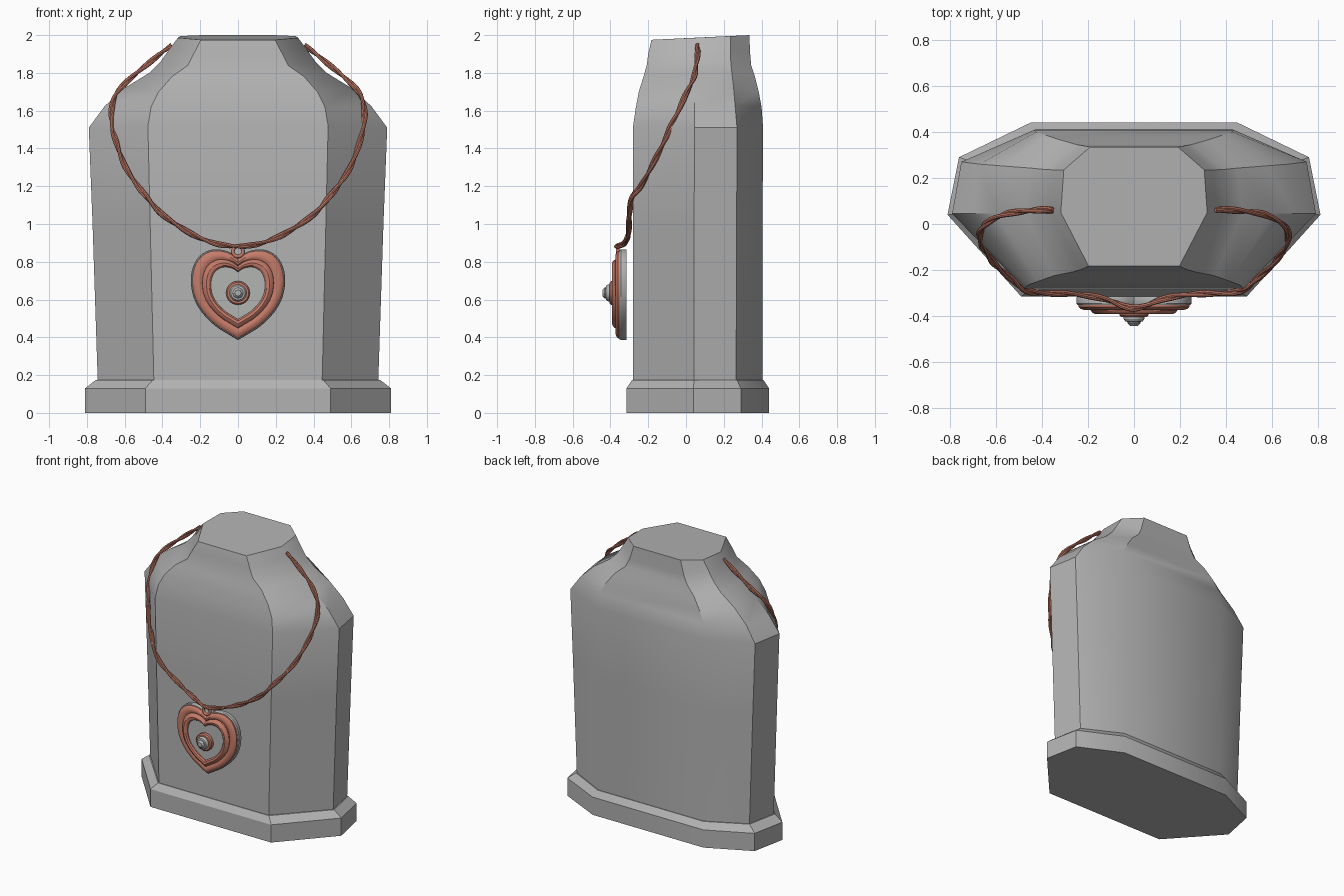
import bpy, bmesh, math
from mathutils import Vector

cube = bpy.data.objects.get("Cube")
if cube:
    bpy.data.objects.remove(cube, do_unlink=True)


def material(name, rgb, rough):
    m = bpy.data.materials.new(name)
    m.use_nodes = True
    m.diffuse_color = (*rgb, 1)
    b = m.node_tree.nodes["Principled BSDF"]
    b.inputs["Base Color"].default_value = (*rgb, 1)
    b.inputs["Roughness"].default_value = rough
    return m


GREY = material("stone grey", (0.45, 0.45, 0.45), 0.7)
SILVER = material("silver", (0.45, 0.46, 0.45), 0.5)
COPPER = material("copper", (0.56, 0.20, 0.14), 0.5)


def smooth(ob, angle=30):
    bpy.ops.object.select_all(action='DESELECT')
    ob.select_set(True)
    bpy.context.view_layer.objects.active = ob
    bpy.ops.object.shade_smooth_by_angle(angle=math.radians(angle))


def loft(name, rings, mat, closed=False):
    """Skin a list of rings; cap the ends, or join last to first if closed."""
    bm = bmesh.new()
    rows = [[bm.verts.new(p) for p in r] for r in rings]
    n = len(rows[0])
    pairs = list(zip(rows, rows[1:])) + ([(rows[-1], rows[0])] if closed else [])
    for a, b in pairs:
        for i in range(n):
            j = (i + 1) % n
            bm.faces.new((a[i], a[j], b[j], b[i]))
    if not closed:
        bm.faces.new(rows[0])
        bm.faces.new(rows[-1])
    bmesh.ops.recalc_face_normals(bm, faces=bm.faces[:])
    me = bpy.data.meshes.new(name)
    bm.to_mesh(me)
    bm.free()
    ob = bpy.data.objects.new(name, me)
    bpy.context.collection.objects.link(ob)
    me.materials.append(mat)
    smooth(ob)
    return ob


def spline(pts, n):
    """Catmull-Rom curve through the points."""
    p = [Vector(q) for q in pts]
    p = [2 * p[0] - p[1]] + p + [2 * p[-1] - p[-2]]
    out = []
    for a, b, c, d in zip(p, p[1:], p[2:], p[3:]):
        for k in range(n):
            t = k / n
            out.append(0.5 * (2 * b + (c - a) * t + (2 * a - 5 * b + 4 * c - d) * t * t
                              + (3 * b - a - 3 * c + d) * t ** 3))
    return out + [p[-2]]


def octagon(corners):
    """Right half corners, front to back, mirrored into a full ring."""
    return list(corners) + [(-x, y, z) for x, y, z in reversed(corners)]


# Plinth
foot = [(0.49, -0.315), (0.81, 0.04), (0.76, 0.29), (0.45, 0.44)]
ledge = [(0.45, -0.285), (0.752, 0.042), (0.705, 0.27), (0.43, 0.41)]
loft("plinth", [octagon([(x, y, z) for x, y in c])
                for c, z in ((foot, 0), (foot, 0.13), (ledge, 0.175))], GREY)

# Bust: the path of each corner from bottom to top
front = [(0.445, -0.28, 0.15), (0.465, -0.28, 1.0), (0.477, -0.28, 1.52), (0.46, -0.265, 1.62),
         (0.42, -0.25, 1.70), (0.35, -0.225, 1.78), (0.265, -0.208, 1.84),
         (0.235, -0.20, 1.90), (0.197, -0.183, 1.975)]
side = [(0.742, 0.043, 0.15), (0.77, 0.043, 1.0), (0.79, 0.045, 1.51), (0.705, 0.045, 1.625),
        (0.60, 0.045, 1.72), (0.47, 0.045, 1.80), (0.41, 0.045, 1.86),
        (0.36, 0.048, 1.93), (0.318, 0.05, 1.986)]
rear_side = [(0.70, 0.265, 0.15), (0.73, 0.268, 1.0), (0.75, 0.27, 1.51), (0.67, 0.26, 1.625),
             (0.57, 0.252, 1.72), (0.45, 0.243, 1.80), (0.39, 0.237, 1.86),
             (0.345, 0.235, 1.93), (0.305, 0.235, 1.995)]
rear = [(0.425, 0.405, 0.15), (0.43, 0.405, 1.0), (0.435, 0.408, 1.51), (0.425, 0.40, 1.62),
        (0.38, 0.385, 1.70), (0.32, 0.365, 1.78), (0.25, 0.345, 1.84),
        (0.22, 0.34, 1.90), (0.19, 0.335, 2.0)]
loft("bust", [octagon(c) for c in zip(front, side, rear_side, rear)], GREY)

# Heart outline, relative to the pendant centre
CZ = 0.645
half = spline([(0, 0.175), (0.045, 0.206), (0.10, 0.22), (0.155, 0.215), (0.205, 0.185),
               (0.238, 0.13), (0.25, 0.055), (0.235, -0.035), (0.19, -0.115),
               (0.12, -0.185), (0.05, -0.23), (0, -0.26)], 3)
heart = [(p.x, p.y) for p in half] + [(-p.x, p.y) for p in half[-2:0:-1]]
circle = [(math.sin(a), math.cos(a)) for a in (math.tau * i / 24 for i in range(24))]


def layer(name, outline, sections, mat, cz=CZ, closed=False):
    """Stack scaled copies of an outline along y."""
    return loft(name, [[(x * s, y, cz + z * s) for x, z in outline] for s, y in sections],
                mat, closed)


# Heart pendant
layer("pendant_back_plate", heart, [(0.99, -0.315), (1.0, -0.32), (1.0, -0.345), (0.98, -0.352)], SILVER)
layer("pendant_outer_frame", heart, [(0.97, -0.345), (0.965, -0.36), (0.93, -0.368), (0.86, -0.374),
                                     (0.80, -0.373), (0.75, -0.366), (0.74, -0.345)], COPPER, closed=True)
layer("pendant_inner_frame", heart, [(0.765, -0.35), (0.755, -0.375), (0.72, -0.386), (0.67, -0.392),
                                     (0.61, -0.389), (0.575, -0.38), (0.57, -0.35)], COPPER, closed=True)
layer("pendant_heart_plate", heart, [(0.60, -0.35), (0.60, -0.374)], SILVER)

# Centre setting and stud
layer("setting_disc", circle, [(0.063, -0.37), (0.063, -0.396), (0.056, -0.404), (0.044, -0.404)],
      COPPER, 0.635)
layer("stud_collar", circle, [(0.045, -0.40), (0.045, -0.412), (0.038, -0.423), (0.026, -0.426)],
      SILVER, 0.635)
layer("stud_tip", circle[::3], [(0.029, -0.42), (0.029, -0.431), (0.017, -0.443)], SILVER, 0.635)

# Hanging ring
bpy.ops.mesh.primitive_torus_add(location=(0, -0.362, 0.855), rotation=(math.pi / 2, 0, 0),
                                 major_radius=0.027, minor_radius=0.0095,
                                 major_segments=24, minor_segments=10)
ring = bpy.context.object
ring.name = "hanging_ring"
ring.data.materials.append(COPPER)
smooth(ring, 60)

# Twisted cord of two strands
left = [(0.35, 0.06, 1.945), (0.40, 0.062, 1.91), (0.48, 0.055, 1.845), (0.57, 0.04, 1.77),
        (0.645, 0.0, 1.69), (0.67, -0.04, 1.60), (0.665, -0.08, 1.52), (0.65, -0.11, 1.45),
        (0.60, -0.18, 1.31), (0.53, -0.24, 1.20), (0.48, -0.285, 1.14), (0.40, -0.30, 1.05),
        (0.25, -0.305, 0.95), (0.13, -0.325, 0.90), (0.05, -0.355, 0.885), (0, -0.365, 0.883)]
path = spline(left + [(-x, y, z) for x, y, z in left[-2::-1]], 8)


def strand(name, phase):
    rings, turn, r = [], phase, 0.0095
    last = len(path) - 1
    for i, p in enumerate(path):
        t = (path[min(i + 1, last)] - path[max(i - 1, 0)]).normalized()
        u = t.cross(Vector((0, 1, 0))).normalized()
        v = t.cross(u)
        if i:
            turn += (p - path[i - 1]).length * 18
        c = p + (u * math.cos(turn) + v * math.sin(turn)) * 0.0065
        rings.append([c + (u * math.cos(a) + v * math.sin(a)) * r
                      for a in (math.tau * k / 8 for k in range(8))])
    smooth(loft(name, rings, COPPER), 60)


strand("cord_strand_a", 0)
strand("cord_strand_b", math.pi)
